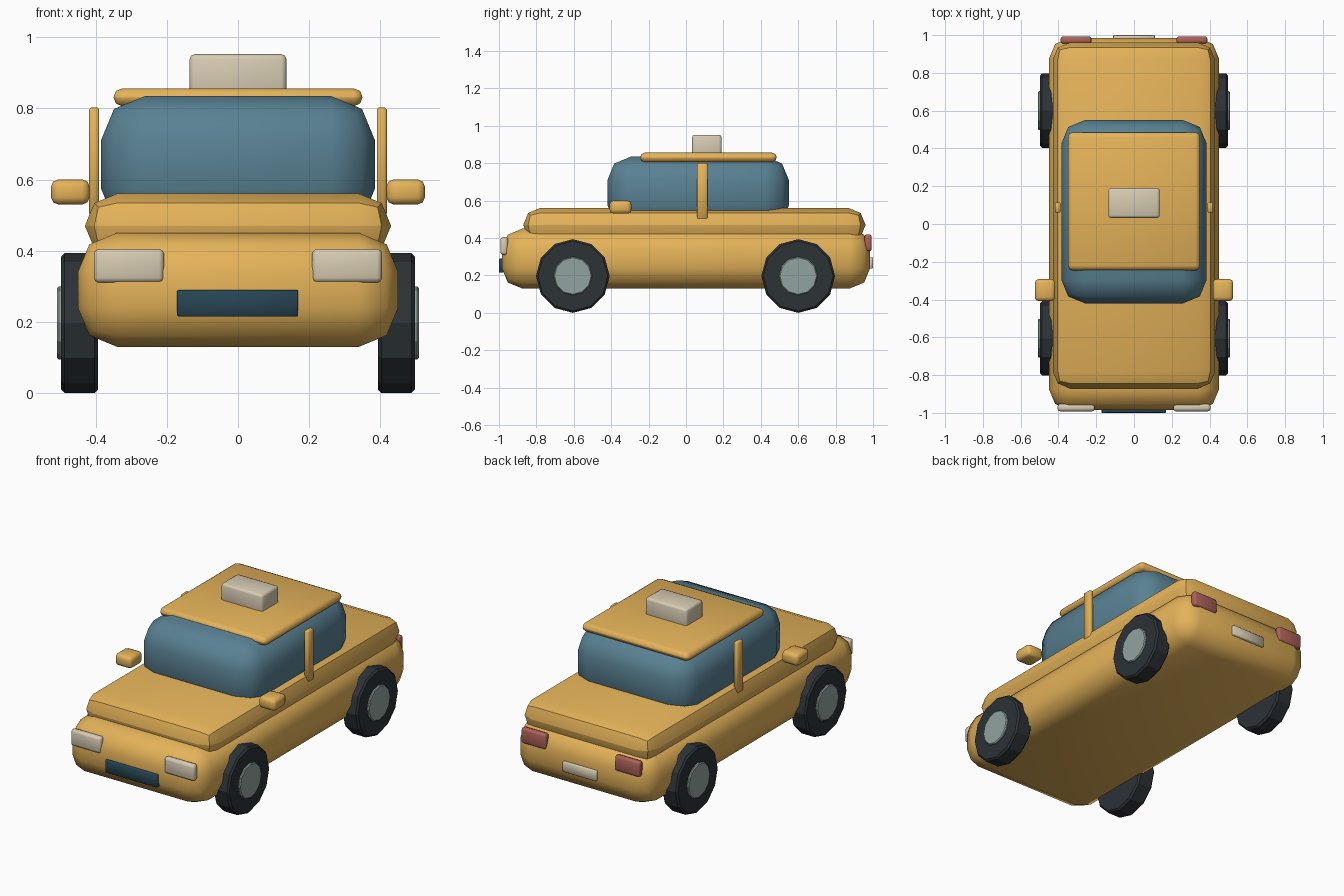
import bpy, bmesh, math
from mathutils import Matrix, Vector

if "Cube" in bpy.data.objects:
    bpy.data.objects.remove(bpy.data.objects["Cube"])


def material(name, rgb):
    m = bpy.data.materials.new(name)
    m.diffuse_color = (*rgb, 1)
    m.use_nodes = True
    m.node_tree.nodes["Principled BSDF"].inputs["Base Color"].default_value = m.diffuse_color
    return m


YELLOW = material("yellow paint", (0.78, 0.45, 0.10))
GLASS = material("blue glass", (0.10, 0.22, 0.29))
RUBBER = material("tyre rubber", (0.025, 0.032, 0.037))
METAL = material("hub metal", (0.29, 0.37, 0.35))
CREAM = material("cream", (0.68, 0.60, 0.45))
RED = material("tail red", (0.42, 0.12, 0.10))
DARK = material("grille dark", (0.02, 0.06, 0.09))


def finish(name, bm, mat, angle):
    mesh = bpy.data.meshes.new(name)
    bm.to_mesh(mesh)
    bm.free()
    mesh.materials.append(mat)
    ob = bpy.data.objects.new(name, mesh)
    bpy.context.collection.objects.link(ob)
    bpy.ops.object.select_all(action='DESELECT')
    ob.select_set(True)
    bpy.context.view_layer.objects.active = ob
    bpy.ops.object.shade_smooth_by_angle(angle=math.radians(angle))
    return ob


def box(name, x, y, z, mat, bevel=0.0, segments=2, angle=50):
    """Rounded box from (min, max) ranges."""
    bm = bmesh.new()
    bmesh.ops.create_cube(bm, size=1)
    size = Vector((x[1] - x[0], y[1] - y[0], z[1] - z[0]))
    mid = Vector((x[0] + x[1], y[0] + y[1], z[0] + z[1])) / 2
    bmesh.ops.scale(bm, vec=size, verts=bm.verts)
    bmesh.ops.translate(bm, vec=mid, verts=bm.verts)
    if bevel:
        bmesh.ops.bevel(bm, geom=bm.edges[:], offset=bevel, segments=segments,
                        profile=0.5, affect='EDGES', clamp_overlap=True)
    return finish(name, bm, mat, angle)


def pair(name, x, *args, **kw):
    """Box on the +x side and its mirror."""
    box("left_" + name, x, *args, **kw)
    box("right_" + name, (-x[1], -x[0]), *args, **kw)


def disc(name, centre, radius, width, mat, bevel):
    """12-sided cylinder along x with bevelled rims."""
    bm = bmesh.new()
    bmesh.ops.create_cone(bm, cap_ends=True, segments=12, radius1=radius,
                          radius2=radius, depth=width,
                          matrix=Matrix.Translation(centre) @ Matrix.Rotation(math.pi / 2, 4, 'Y'))
    rims = [e for e in bm.edges if any(len(f.verts) > 4 for f in e.link_faces)]
    bmesh.ops.bevel(bm, geom=rims, offset=bevel, segments=1, affect='EDGES')
    return finish(name, bm, mat, 20)


# Body, cabin and roof
box("lower_body", (-0.45, 0.45), (-0.985, 0.985), (0.13, 0.45), YELLOW, 0.11)
box("upper_body", (-0.43, 0.43), (-0.87, 0.96), (0.38, 0.56), YELLOW, 0.0895, angle=40)
box("cabin_glass", (-0.385, 0.385), (-0.42, 0.55), (0.45, 0.835), GLASS, 0.125)
box("roof", (-0.35, 0.35), (-0.245, 0.485), (0.806, 0.856), YELLOW, 0.0245)
box("roof_sign", (-0.136, 0.136), (0.032, 0.19), (0.82, 0.952), CREAM, 0.014)

# Side pillars and mirrors
pair("door_pillar", (0.39, 0.418), (0.06, 0.115), (0.50, 0.802), YELLOW, 0.005, 1)
pair("wing_mirror", (0.417, 0.525), (-0.408, -0.292), (0.53, 0.60), YELLOW, 0.02)

# Lights, grille and plate
pair("headlight", (0.208, 0.405), (-0.992, -0.952), (0.31, 0.405), CREAM, 0.014)
pair("tail_light", (0.226, 0.388), (0.955, 0.993), (0.33, 0.42), RED, 0.012)
box("grille", (-0.171, 0.169), (-1.0, -0.97), (0.215, 0.29), DARK, 0.003, 1)
box("number_plate", (-0.11, 0.11), (0.97, 1.0), (0.237, 0.297), CREAM, 0.003, 1)

# Wheels
for side, sx in (("left", 1), ("right", -1)):
    for end, y in (("front", -0.605), ("rear", 0.6)):
        disc(f"{end}_{side}_tyre", (sx * 0.445, y, 0.197), 0.197, 0.104, RUBBER, 0.01)
        disc(f"{end}_{side}_hub", (sx * 0.455, y, 0.197), 0.103, 0.106, METAL, 0.005)
